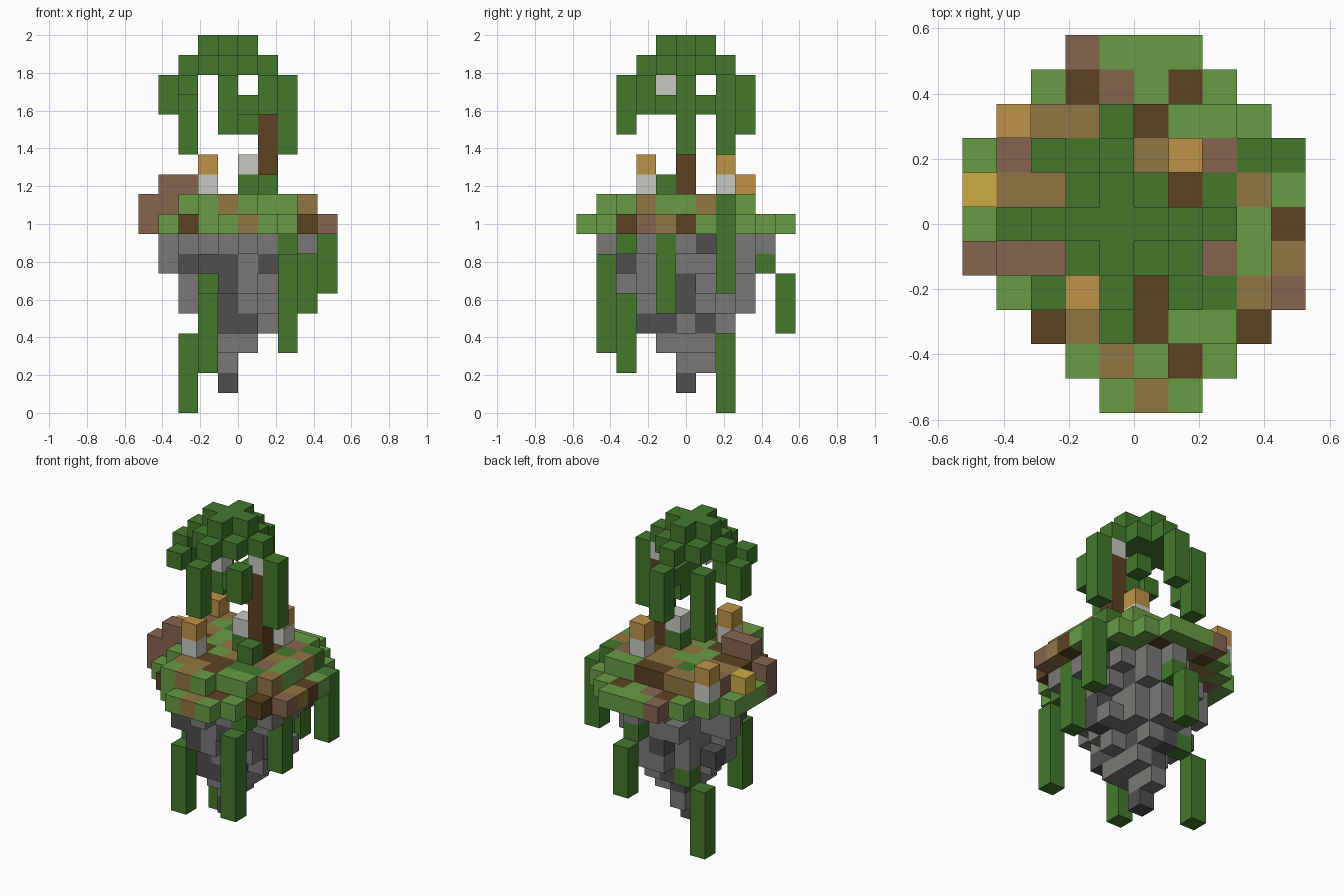
import bpy
import bmesh
import random
from mathutils import Vector

random.seed(4)
old = bpy.data.objects.get("Cube")
if old:
    bpy.data.objects.remove(old)

S = 2 / 19  # edge of one block

# Flat colours, written as sRGB hex and converted to linear
PALETTE = {
    "G": ("leaf green", "43792C"), "L": ("grass green", "689C45"),
    "T": ("tan earth", "917643"), "B": ("dark brown", "5C4222"),
    "M": ("clay brown", "86654F"), "R": ("stone grey", "797976"),
    "D": ("dark stone", "4F4F4F"), "W": ("pale grey", "C8C8C2"),
    "O": ("orange cap", "BE9248"), "Y": ("yellow", "CCAC44"),
}


def linear(h):
    c = int(h, 16) / 255
    return c / 12.92 if c <= 0.04045 else ((c + 0.055) / 1.055) ** 2.4


MATERIALS = {}
for key, (name, code) in PALETTE.items():
    mat = bpy.data.materials.new(name)
    mat.use_nodes = True
    rgba = [linear(code[n:n + 2]) for n in (0, 2, 4)] + [1]
    mat.diffuse_color = rgba
    mat.node_tree.nodes["Principled BSDF"].inputs["Base Color"].default_value = rgba
    MATERIALS[key] = mat

cells = {}  # grid position -> (part, colour key)


def put(part, colour, i, j, low, high=None):
    """Stack blocks of one colour; later parts replace earlier ones."""
    for k in range(low, (low if high is None else high) + 1):
        cells[i, j, k] = (part, colour)


# Tapering rock: centre and radii of each layer, lowest first
ROCK = [(4, 5, .9, .9), (4, 5.5, .9, .9), (4.5, 5, 1, 1.5), (4.5, 5, 1.8, 2.4),
        (4.5, 5.5, 2.8, 2.9), (4.5, 5, 2.8, 3.3), (4.5, 5, 3.4, 4),
        (5, 5, 3.6, 4.2)]
FRONT_DARK = {1: "4", 4: "45", 5: "4", 6: "4", 7: "234"}
SIDE_DARK = {4: "346", 5: "5", 6: "5", 7: "27", 8: "6"}
for k, (cx, cy, rx, ry) in enumerate(ROCK, 1):
    for i in range(10):
        for j in range(11):
            if (abs(i - cx) / rx) ** 1.4 + (abs(j - cy) / ry) ** 1.4 > 1:
                continue
            if j < 6 and i < 6:
                dark = str(i) in FRONT_DARK.get(k, "")
            elif i > 4:
                dark = str(j) in SIDE_DARK.get(k, "")
            else:
                dark = random.random() < 0.22
            put("rock", "D" if dark else "R", i, j, k)

# Outlying rock blocks under the rim
put("rock", "R", 1, 6, 7, 8)
put("rock", "R", 8, 3, 8)

# Ground, front row first, with a raised inner terrace
GROUND = ["....LTL...", "...LTLBL..", "..BTTBLLB.", ".LLTBBGGTM", "MTTBLTLMLT",
          "LBBLTLBTLB", "LTTLLTBGTL", "LMLGTTLMGG", ".LTTBBLLL.", "..LBMLBL..",
          "...MLLL..."]
TERRACE = {1: (3, 5), 2: (3, 7), 3: (2, 8), 4: (1, 8), 5: (1, 8), 6: (1, 8),
           7: (1, 8), 8: (2, 7)}
for j, row in enumerate(GROUND):
    a, b = TERRACE.get(j, (1, 0))
    for i, colour in enumerate(row):
        if colour != ".":
            put("ground", colour, i, j, 9, 10 if a <= i <= b else 9)

# Hanging vines
for i, j, low, high in [(3, 3, 6, 6), (3, 2, 2, 5), (7, 2, 8, 8), (7, 1, 3, 7),
                        (8, 4, 5, 8), (9, 7, 6, 8), (3, 7, 4, 4), (2, 7, 0, 3),
                        (5, 9, 7, 7), (5, 10, 4, 6)]:
    put("vines", "G", i, j, low, high)

# Boulder, flower and shrub
put("boulder", "M", 0, 4, 9, 10)
put("boulder", "M", 1, 4, 10, 11)
put("boulder", "M", 2, 4, 11)
put("flower", "Y", 0, 6, 10)
put("shrub", "G", 6, 4, 11)
put("shrub", "G", 5, 5, 11)

# Mushrooms
for i, j, k in [(3, 3, 11), (6, 7, 11), (1, 8, 10)]:
    put("mushroom_stems", "W", i, j, k)
    put("mushroom_caps", "O", i, j, k + 1)

# Tree: diamond crown layers, drooping leaves, trunk and pale blocks
for k, reach in ((17, 2), (18, 1)):
    for i in range(2, 7):
        for j in range(3, 8):
            if abs(i - 4) + abs(j - 5) <= reach:
                put("crown", "G", i, j, k)
for i, j, low in [(1, 5, 15), (2, 3, 16), (2, 7, 13), (4, 2, 14), (4, 8, 14),
                  (6, 3, 15), (7, 5, 13)]:
    put("drooping_leaves", "G", i, j, low, 16)
put("drooping_leaves", "G", 5, 5, 14, 15)
put("drooping_leaves", "G", 5, 4, 15)
put("drooping_leaves", "G", 5, 6, 15)
put("trunk", "B", 6, 5, 11, 15)
for i, j, k in [(5, 5, 12), (4, 4, 16), (6, 5, 16)]:
    put("pale_blocks", "W", i, j, k)


def build(part):
    """Mesh the outer faces of one part's blocks."""
    bm = bmesh.new()
    verts = {}
    keys = sorted({c for p, c in cells.values() if p == part})
    for pos, (owner, colour) in cells.items():
        if owner != part:
            continue
        for axis in range(3):
            for side in (0, 1):
                step = list(pos)
                step[axis] += 2 * side - 1
                if tuple(step) in cells:
                    continue
                u, v = (axis + 1) % 3, (axis + 2) % 3
                loop = []
                for du, dv in ((0, 0), (1, 0), (1, 1), (0, 1)):
                    p = list(pos)
                    p[axis] += side
                    p[u] += du
                    p[v] += dv
                    p = tuple(p)
                    if p not in verts:
                        verts[p] = bm.verts.new((Vector(p) - Vector((5, 5.5, 0))) * S)
                    loop.append(verts[p])
                face = bm.faces.new(loop if side else loop[::-1])
                face.material_index = keys.index(colour)
    mesh = bpy.data.meshes.new(part)
    bm.to_mesh(mesh)
    bm.free()
    for key in keys:
        mesh.materials.append(MATERIALS[key])
    bpy.context.collection.objects.link(bpy.data.objects.new(part, mesh))


for part in sorted({p for p, c in cells.values()}):
    build(part)
